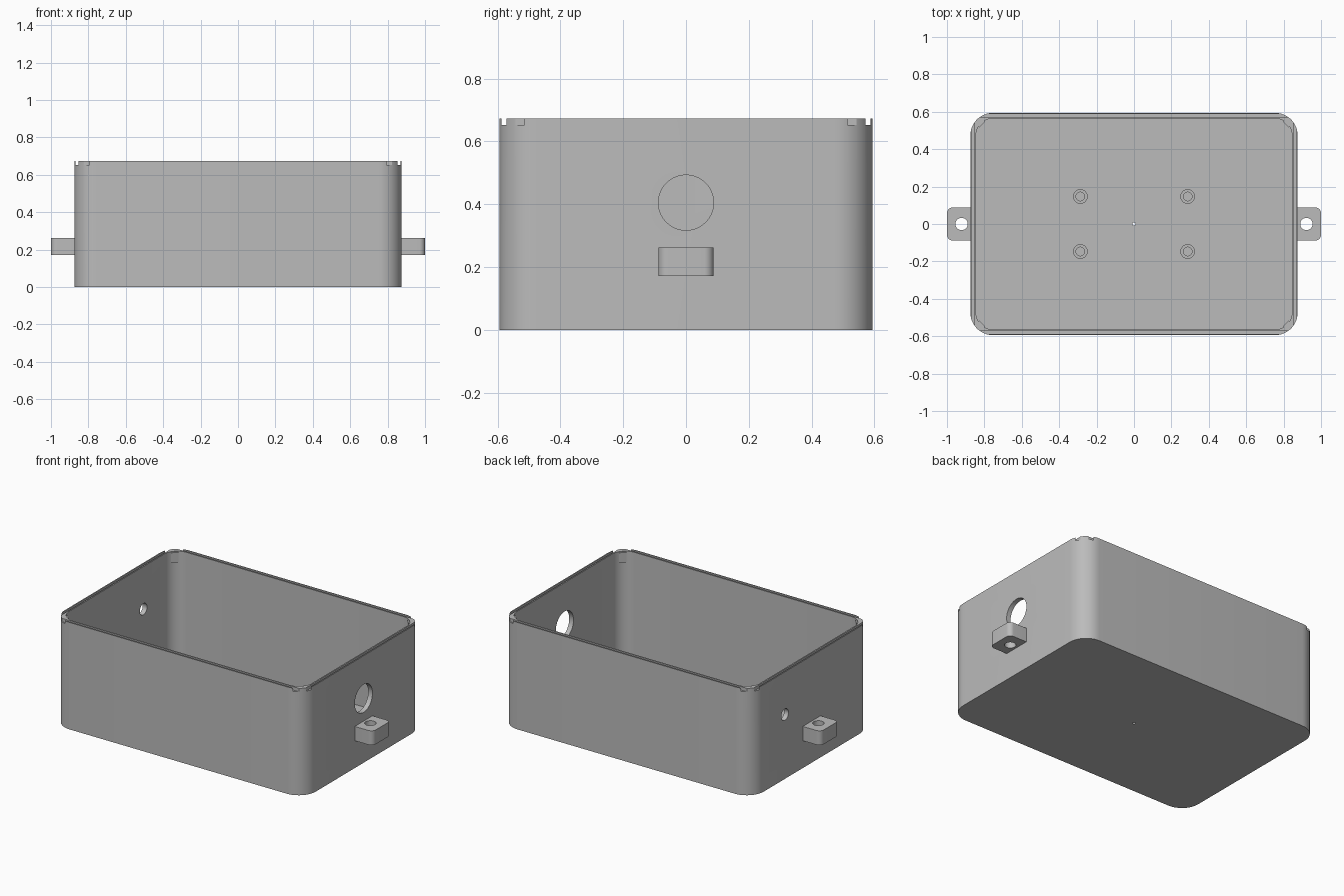
import bpy, bmesh, math

if "Cube" in bpy.data.objects:
    bpy.data.objects.remove(bpy.data.objects["Cube"], do_unlink=True)

HX, HY, TOP = 0.875, 0.594, 0.673   # outer half sizes and height
WALL, RADIUS, FLOOR = 0.03, 0.12, 0.03

grey = bpy.data.materials.new("plain grey")
grey.use_nodes = True
colour = (0.5, 0.5, 0.5, 1)
grey.diffuse_color = colour
grey.node_tree.nodes["Principled BSDF"].inputs["Base Color"].default_value = colour


def finish(name, bm):
    mesh = bpy.data.meshes.new(name)
    bmesh.ops.recalc_face_normals(bm, faces=bm.faces)
    bm.to_mesh(mesh)
    bm.free()
    mesh.materials.append(grey)
    ob = bpy.data.objects.new(name, mesh)
    bpy.context.collection.objects.link(ob)
    return ob


def prism(name, x0, x1, y0, y1, z0, z1, r=0, steps=12):
    """Upright block with its four vertical edges rounded by r."""
    bm = bmesh.new()
    pts = []
    corners = ((x1 - r, y1 - r), (x0 + r, y1 - r), (x0 + r, y0 + r), (x1 - r, y0 + r))
    for i, (cx, cy) in enumerate(corners):
        n = steps if r else 0
        for k in range(n + 1):
            a = math.pi / 2 * (i + k / max(n, 1))
            pts.append((cx + r * math.cos(a), cy + r * math.sin(a), z0))
    base = bm.faces.new([bm.verts.new(p) for p in pts])
    ext = bmesh.ops.extrude_face_region(bm, geom=[base])
    bmesh.ops.translate(bm, vec=(0, 0, z1 - z0),
                        verts=[v for v in ext["geom"] if isinstance(v, bmesh.types.BMVert)])
    return finish(name, bm)


def cylinder(name, loc, r, depth, along_x=False):
    bm = bmesh.new()
    bmesh.ops.create_cone(bm, cap_ends=True, segments=40, radius1=r, radius2=r, depth=depth)
    ob = finish(name, bm)
    ob.location = loc
    if along_x:
        ob.rotation_euler.y = math.pi / 2
    return ob


def cut(target, cutters):
    """Subtract each cutter, bake the result and drop the cutters."""
    for c in cutters:
        m = target.modifiers.new("cut", "BOOLEAN")
        m.operation, m.solver, m.object = "DIFFERENCE", "EXACT", c
        c.hide_render = True
    bpy.context.view_layer.update()
    deps = bpy.context.evaluated_depsgraph_get()
    baked = bpy.data.meshes.new_from_object(target.evaluated_get(deps))
    target.modifiers.clear()
    target.data = baked
    for c in cutters:
        bpy.data.objects.remove(c, do_unlink=True)


def smooth(ob):
    bpy.ops.object.select_all(action="DESELECT")
    ob.select_set(True)
    bpy.context.view_layer.objects.active = ob
    bpy.ops.object.shade_smooth_by_angle(angle=math.radians(30))


# Open box with cable holes and a drain hole
box = prism("enclosure_box", -HX, HX, -HY, HY, 0, TOP, RADIUS)
cutters = [
    prism("cavity", -HX + WALL, HX - WALL, -HY + WALL, HY - WALL, FLOOR, 1, RADIUS - WALL),
    cylinder("large_hole", (HX, 0, 0.405), 0.088, 0.2, True),
    cylinder("small_hole", (-HX, 0.266, 0.405), 0.036, 0.2, True),
    cylinder("drain_hole", (0, 0, 0), 0.008, 0.2),
]
# Straight lid grooves that run out through the rounded corners
G0, G1, GZ = 0.007, 0.022, TOP - 0.021
for s in (-1, 1):
    xs = sorted((s * (HX - G0), s * (HX - G1)))
    ys = sorted((s * (HY - G0), s * (HY - G1)))
    cutters.append(prism("side_groove", *xs, -1, 1, GZ, 1))
    cutters.append(prism("long_groove", -1, 1, *ys, GZ, 1))
cut(box, cutters)
smooth(box)

# Mounting lugs on both ends
for s, side in ((1, "left"), (-1, "right")):
    x0, x1 = sorted((s * (HX - 0.015), s * 1.0))
    lug = prism(side + "_mounting_lug", x0, x1, -0.088, 0.088, 0.172, 0.262, 0.03, 8)
    root = sorted((s * (HX - 0.015), s * (HX + 0.05)))
    # Square off the end that meets the wall
    for v in lug.data.vertices:
        if abs(v.co.x) < HX + 0.02:
            v.co.y = math.copysign(0.088, v.co.y)
    cut(lug, [cylinder("lug_hole", (s * 0.922, 0, 0.21), 0.033, 0.3)])
    smooth(lug)

# Hollow standoffs on the floor
for i, (sx, sy) in enumerate(((1, 1), (-1, 1), (-1, -1), (1, -1))):
    x, y = sx * 0.287, sy * 0.147
    post = cylinder(f"standoff_{i + 1}", (x, y, FLOOR + 0.035), 0.039, 0.08)
    cut(post, [cylinder("screw_hole", (x, y, FLOOR + 0.07), 0.023, 0.13)])
    smooth(post)

# Small lid catches inside the corners
for i, (sx, sy) in enumerate(((1, 1), (-1, 1), (-1, -1), (1, -1))):
    catch = prism(f"corner_catch_{i + 1}", -0.01, 0.01, -0.022, 0.022, 0.605, TOP - 0.004)
    d = (RADIUS - WALL) * math.sqrt(0.5)
    catch.location = (sx * (HX - RADIUS + d), sy * (HY - RADIUS + d), 0)
    catch.rotation_euler.z = math.atan2(sy, sx)
